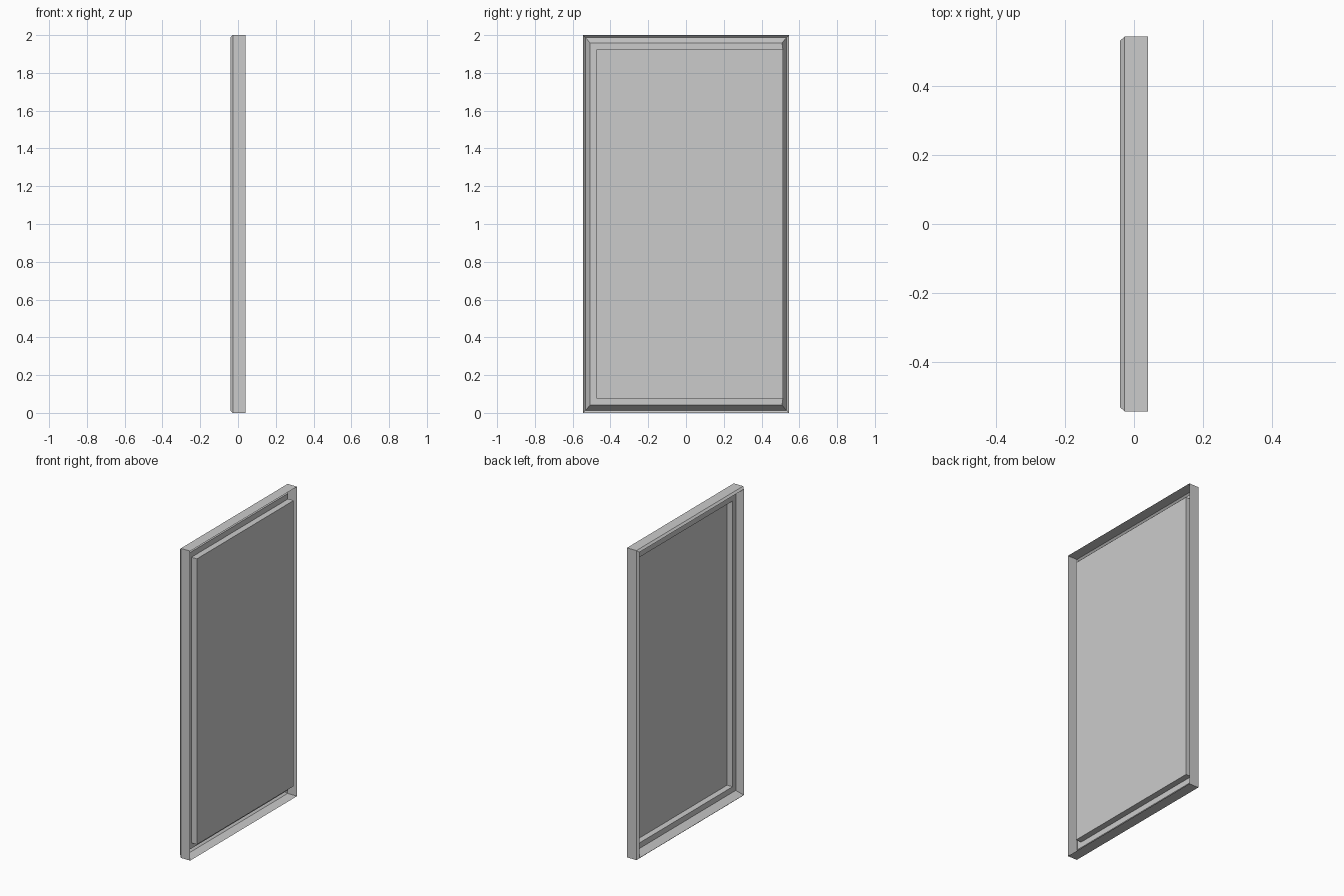
import bpy
import bmesh

if "Cube" in bpy.data.objects:
    bpy.data.objects.remove(bpy.data.objects["Cube"])

HY, H = 0.545, 2.0   # half width, height


def rect(x, left, right=None, vert=None):
    """Rectangle loop at depth x, inset from the outer outline."""
    right = left if right is None else right
    vert = left if vert is None else vert
    return [(x, -HY + left, vert), (x, HY - right, vert),
            (x, HY - right, H - vert), (x, -HY + left, H - vert)]


def loft(name, loops, cap=False):
    """Thin folded sheet: bridge successive rectangles, optionally closing the last."""
    bm = bmesh.new()
    rows = [[bm.verts.new(p) for p in loop] for loop in loops]
    for a, b in zip(rows, rows[1:]):
        for i in range(4):
            j = (i + 1) % 4
            bm.faces.new((a[i], b[i], b[j], a[j]))
    if cap:
        bm.faces.new(rows[-1][::-1])
    mesh = bpy.data.meshes.new(name)
    bm.to_mesh(mesh)
    bm.free()
    obj = bpy.data.objects.new(name, mesh)
    bpy.context.collection.objects.link(obj)
    return obj


ledge_inner = dict(left=0.07, right=0.032, vert=0.077)

# Outer walls, chamfered rim, inward slope and flat ledge
loft("folded_frame", [
    rect(0.04, 0.0),
    rect(-0.027, 0.0),
    rect(-0.04, 0.012),
    rect(0.0, 0.037, vert=0.041),
    rect(0.0, **ledge_inner),
])

# Panel pressed out to the open side, off-centre in y
loft("raised_panel", [
    rect(0.0, **ledge_inner),
    rect(0.039, **ledge_inner),
], cap=True)
